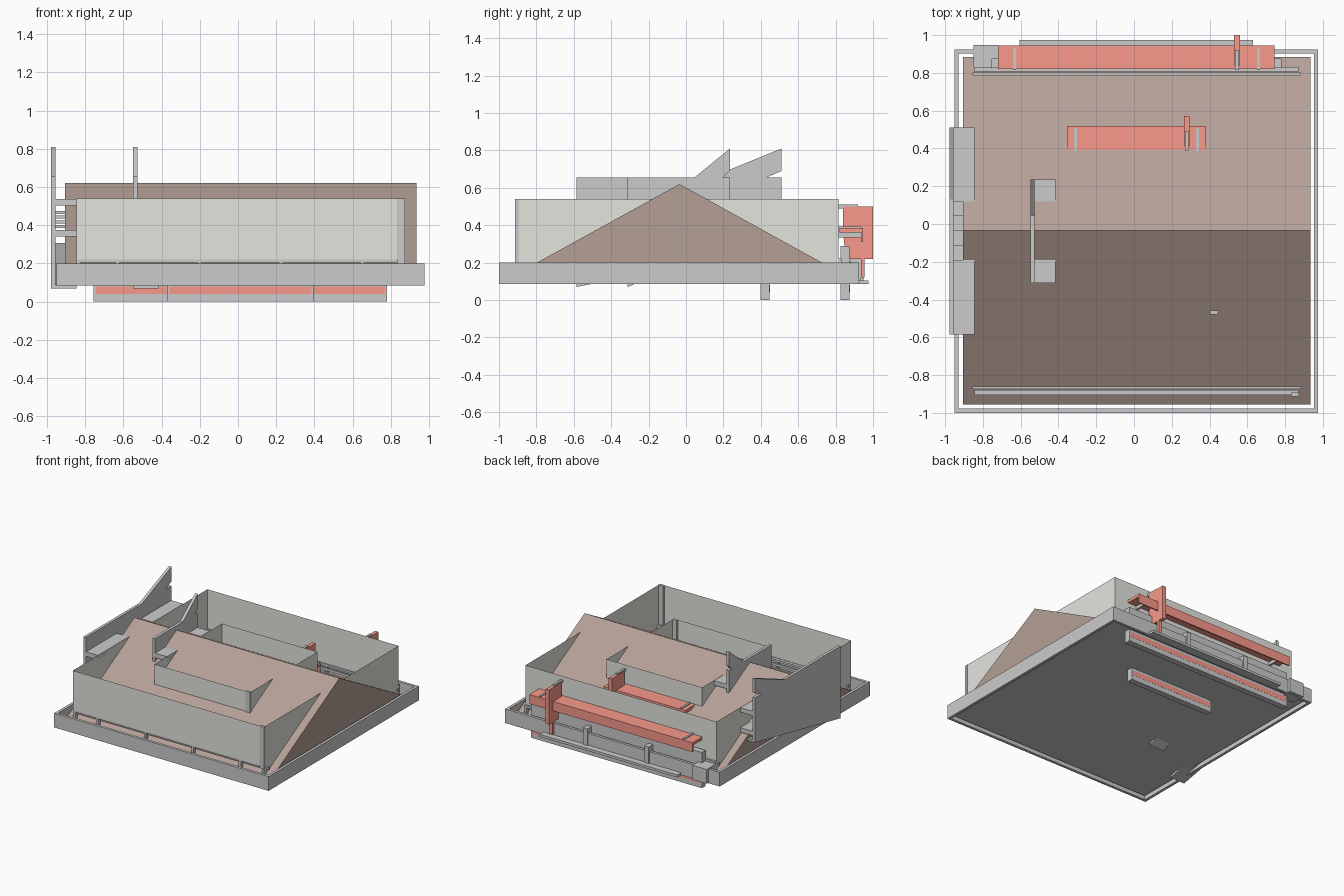
import bpy

if "Cube" in bpy.data.objects:
    bpy.data.objects.remove(bpy.data.objects["Cube"])

def material(name, rgb):
    m = bpy.data.materials.new(name)
    m.diffuse_color = (*rgb, 1)
    m.use_nodes = True
    m.node_tree.nodes["Principled BSDF"].inputs["Base Color"].default_value = m.diffuse_color
    return m

RED = material("red_paint", (0.95, 0.32, 0.26))
BROWN = material("roof_brown", (0.46, 0.35, 0.305))
PLASTER = material("plaster", (0.78, 0.78, 0.74))

def mesh(name, verts, faces, mat=None):
    me = bpy.data.meshes.new(name)
    me.from_pydata(verts, [], faces)
    me.update()
    ob = bpy.data.objects.new(name, me)
    bpy.context.collection.objects.link(ob)
    if mat:
        me.materials.append(mat)
    return ob

def prism(name, prof, x0, x1, mat=None):
    """Extrude a (y, z) profile along x."""
    n = len(prof)
    v = [(x, y, z) for x in (x0, x1) for y, z in prof]
    f = [tuple(range(n))[::-1], tuple(range(n, 2 * n))]
    f += [(i, (i + 1) % n, n + (i + 1) % n, n + i) for i in range(n)]
    return mesh(name, v, f, mat)

def box(name, x0, x1, y0, y1, z0, z1, mat=None):
    return prism(name, [(y0, z0), (y1, z0), (y1, z1), (y0, z1)], x0, x1, mat)

# base rim, an open frame
X0, X1, Y0, Y1, T = -0.95, 0.975, -1.0, 0.925, 0.022
outer = [(X0, Y0), (X1, Y0), (X1, Y1), (X0, Y1)]
inner = [(X0 + T, Y0 + T), (X1 - T, Y0 + T), (X1 - T, Y1 - T), (X0 + T, Y1 - T)]
verts = [(x, y, z) for z in (0.085, 0.2) for ring in (outer, inner) for x, y in ring]
faces = []
for i in range(4):
    j = (i + 1) % 4
    faces += [(i, j, 8 + j, 8 + i), (4 + j, 4 + i, 12 + i, 12 + j),
              (8 + i, 8 + j, 12 + j, 12 + i), (j, i, 4 + i, 4 + j)]
mesh("base_rim", verts, faces)

# gable roof with a grey floor slab below it
prism("gable_roof", [(-0.955, 0.113), (0.885, 0.113), (-0.035, 0.62)], -0.905, 0.935, BROWN)
box("floor_slab", -0.905, 0.935, -0.955, 0.885, 0.1, 0.113)

CX, CY = 0.0125, -0.04

def storey(tag, s):
    X = lambda v: CX + (v - CX) * s
    Y = lambda v: CY + (v - CY) * s
    xl, xr, yf, yb = X(-0.845), X(0.87), Y(-0.91), Y(0.815)

    def b(name, *a):
        return box(f"{tag}_{name}", *a)

    # thin parapet walls, open at the top
    c = [(xl, yf), (xr, yf), (xr, yb), (xl, yb)]
    for i, (side, low) in enumerate((("front", 0.22), ("right", 0.12), ("back", 0.22), ("left", 0.12))):
        p, q = c[i], c[(i + 1) % 4]
        mesh(f"{tag}_{side}_wall", [(*p, low), (*q, low), (*q, 0.54), (*p, 0.54)],
             [(0, 1, 2, 3)], PLASTER)

    # window frames below the front and back walls
    for side, y, d in (("front", yf, 1), ("back", yb + 0.022, -1)):
        ya, yc = sorted((y + d * 0.005, y + d * 0.03))
        b(side + "_window_head", xl, xr, ya, yc, 0.205, 0.222)
        b(side + "_window_sill", xl, xr, ya, yc, 0.125, 0.145)
        for px in (-0.835, -0.63, -0.2, 0.225, 0.65, 0.86):
            b(side + "_window_post", X(px) - 0.01, X(px) + 0.01, ya, yc, 0.145, 0.215)
        ya, yc = sorted((y + d * 0.036, y + d * 0.05))
        b(side + "_inner_rail", xl - 0.01, xr + 0.015, ya, yc, 0.18, 0.2)
    b("corner_post", xr - 0.038, xr + 0.003, yf - 0.004, yf + 0.018, 0.2, 0.54)

    # back counter with red panels on both faces
    a, e = X(-0.755), X(0.78)
    b("counter", a, e, yb + 0.012, yb + 0.06, 0.0, 0.29)
    for y in (yb + 0.011, yb + 0.06):
        b("counter_panel", a + 0.012, e - 0.012, y, y + 0.001, 0.04, 0.08, RED)

    # awning slab, hanging lip and brackets
    a, e = X(-0.72), X(0.745)
    b("awning", a, e, yb + 0.005, yb + 0.13, 0.362, 0.386, RED)
    b("awning_lip", a, e, yb + 0.12, yb + 0.13, 0.31, 0.362, RED)
    for px in (-0.633, 0.658):
        b("awning_bracket", X(px) - 0.008, X(px) + 0.008, yb, yb + 0.12, 0.335, 0.393)

    # hanging sign board with arm
    sx = X(0.545)
    y = yb
    prism(f"{tag}_sign_board", [(y + 0.025, 0.36), (y + 0.04, 0.22), (y + 0.12, 0.22),
          (y + 0.12, 0.12), (y + 0.14, 0.12), (y + 0.14, 0.22), (y + 0.185, 0.22),
          (y + 0.185, 0.5), (y + 0.025, 0.5)], sx - 0.015, sx + 0.015, RED)
    b("sign_arm", sx - 0.01, sx + 0.01, y, y + 0.105, 0.49, 0.51)

    # left wing: arrow-topped side panel with a rising lower edge
    y0, y1 = Y(-0.585), Y(0.51)
    prism(f"{tag}_wing_panel", [(y0, 0.07), (y1, 0.29), (y1, 0.655), (y1 - 0.08 * s, 0.655),
          (y1, 0.69), (y1, 0.81), (Y(0.13), 0.655), (y0, 0.655)], xl - 0.133, xl - 0.11)
    # decks at both ends of the wing
    for ya, yc in ((y0, -0.19), (0.12, y1)):
        for z in (0.34, 0.502):
            b("wing_deck", xl - 0.115, xl, ya, yc, z, z + 0.036)
    # ramp following the lower edge, and treads between the decks
    prism(f"{tag}_wing_ramp", [(y0, 0.07), (y1, 0.29), (y1, 0.308), (y0, 0.088)],
          xl - 0.12, xl)
    for i in range(4):
        ya = -0.19 + 0.0775 * i
        b("wing_tread", xl - 0.12, xl - 0.06, ya, ya + 0.0775, 0.385 + 0.025 * i, 0.4 + 0.025 * i)

storey("lower", 1.0)
storey("upper", 0.5)

# back step, its posts and a utility box, outside the rim
box("back_step", -0.605, 0.63, 0.925, 0.975, 0.085, 0.105)
box("utility_box", -0.85, -0.72, 0.83, 0.948, 0.09, 0.205)
for x in (-0.3, 0.25):
    box("back_post", x - 0.02, x + 0.02, 0.88, 0.935, 0.105, 0.24)
